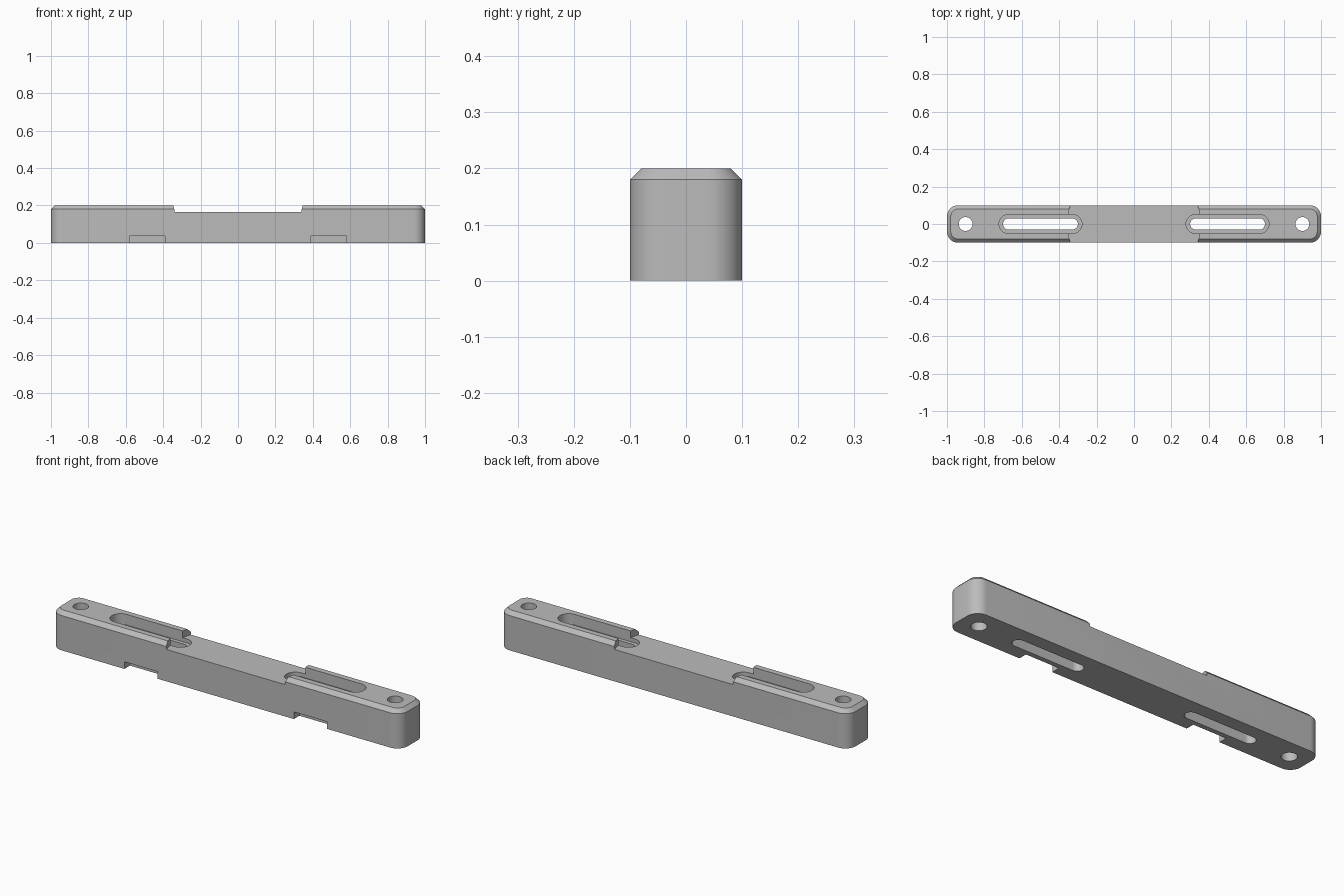
import bpy, bmesh, math

if "Cube" in bpy.data.objects:
    bpy.data.objects.remove(bpy.data.objects["Cube"])

grey = bpy.data.materials.new("light grey")
grey.diffuse_color = (0.5, 0.5, 0.5, 1)
grey.use_nodes = True
grey.node_tree.nodes["Principled BSDF"].inputs["Base Color"].default_value = grey.diffuse_color


def rounded_outline(hx, hy, r, steps=10):
    """Counter-clockwise rounded rectangle, centred on the origin."""
    pts = []
    for i, (sx, sy) in enumerate([(1, 1), (-1, 1), (-1, -1), (1, -1)]):
        for k in range(steps + 1):
            a = math.pi / 2 * (i + k / steps)
            p = (sx * (hx - r) + r * math.cos(a), sy * (hy - r) + r * math.sin(a))
            if not pts or math.dist(p, pts[-1]) > 1e-5:
                pts.append(p)
    if math.dist(pts[0], pts[-1]) < 1e-5:
        pts.pop()
    return pts


def loft(name, layers, cx=0.0, cy=0.0):
    """Solid through a stack of (outline, z) layers."""
    bm = bmesh.new()
    rings = [[bm.verts.new((x + cx, y + cy, z)) for x, y in pts] for pts, z in layers]
    bm.faces.new(rings[0][::-1])
    bm.faces.new(rings[-1])
    n = len(rings[0])
    for a, b in zip(rings, rings[1:]):
        for i in range(n):
            j = (i + 1) % n
            bm.faces.new((a[i], a[j], b[j], b[i]))
    mesh = bpy.data.meshes.new(name)
    bm.to_mesh(mesh)
    bm.free()
    mesh.materials.append(grey)
    ob = bpy.data.objects.new(name, mesh)
    bpy.context.collection.objects.link(ob)
    return ob


def prism(name, pts, z0, z1, cx=0.0, cy=0.0):
    return loft(name, [(pts, z0), (pts, z1)], cx, cy)


# Bar with rounded corners and a chamfered top edge
body = rounded_outline(1.0, 0.1, 0.06)
top = rounded_outline(0.98, 0.08, 0.04)
bar = loft("bar", [(body, 0), (body, 0.18), (top, 0.2)])

# Round recess in the middle of the top
cutters = [prism("recess_cutter", rounded_outline(0.355, 0.355, 0.355, 24), 0.165, 0.4)]

for s in (-1, 1):
    side = "left" if s < 0 else "right"
    # Screw hole near the end
    cutters.append(prism(side + "_hole_cutter", rounded_outline(0.037, 0.037, 0.037, 8),
                         -0.1, 0.4, s * 0.9))
    # Through slot with a wider step at the top
    cutters.append(prism(side + "_slot_cutter", rounded_outline(0.2, 0.03, 0.03),
                         -0.1, 0.4, s * 0.5))
    cutters.append(prism(side + "_slot_step_cutter", rounded_outline(0.222, 0.05, 0.05),
                         0.145, 0.4, s * 0.5))
    # Shallow notch under the front edge
    box = [(-0.095, -0.05), (0.095, -0.05), (0.095, 0.05), (-0.095, 0.05)]
    cutters.append(prism(side + "_notch_cutter", box, -0.1, 0.037, s * 0.485, -0.105))

for c in cutters:
    c.hide_render = True
    c.hide_viewport = True
    mod = bar.modifiers.new(c.name, "BOOLEAN")
    mod.operation = "DIFFERENCE"
    mod.solver = "EXACT"
    mod.object = c

# Apply the cuts, then remove the cutters
bpy.context.view_layer.objects.active = bar
bar.select_set(True)
for mod in list(bar.modifiers):
    bpy.ops.object.modifier_apply(modifier=mod.name)
for c in cutters:
    bpy.data.objects.remove(c)
bpy.ops.object.shade_smooth_by_angle(angle=math.radians(30))
